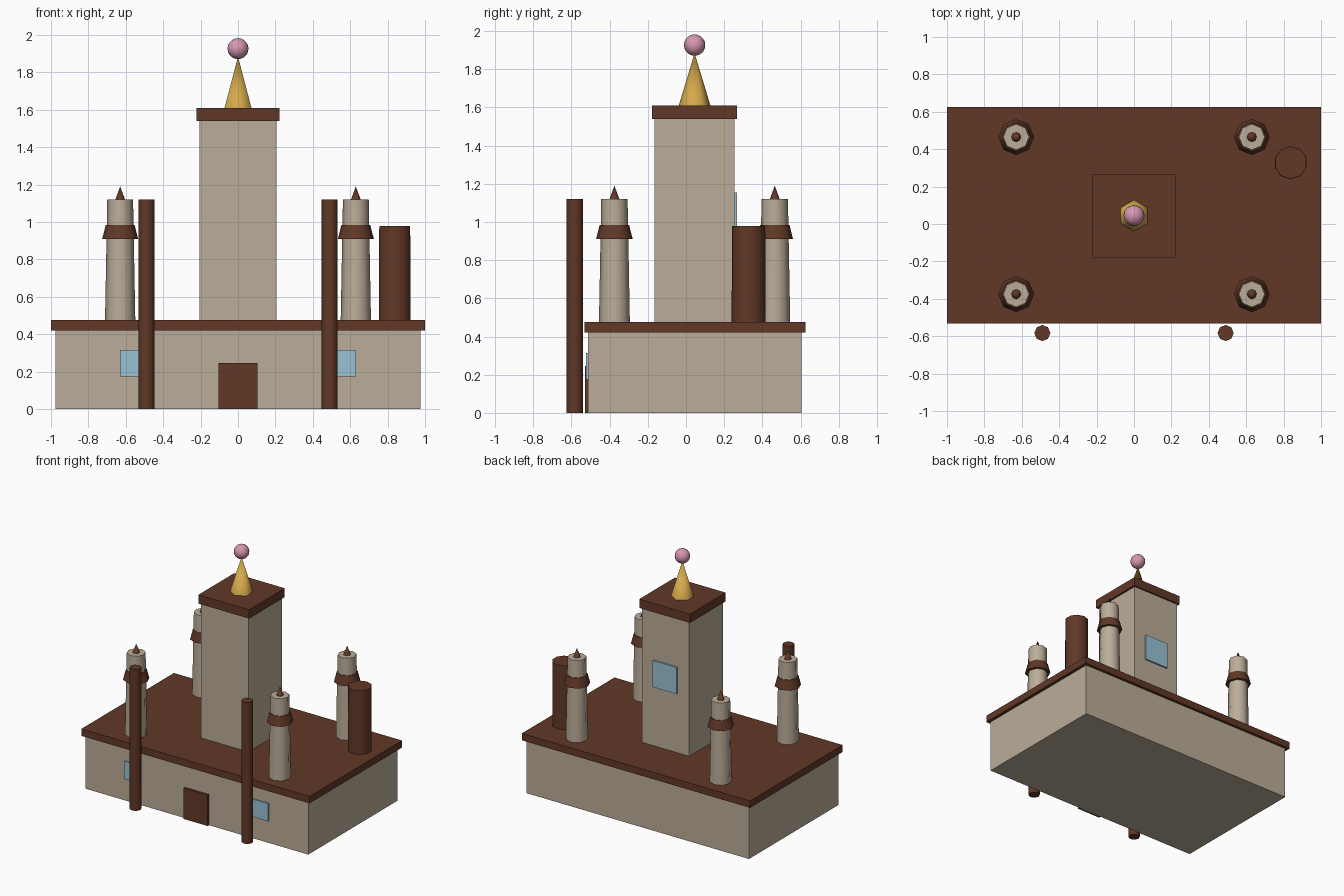
import bpy
import math

cube = bpy.data.objects.get("Cube")
if cube:
    bpy.data.objects.remove(cube, do_unlink=True)


def material(name, r, g, b):
    mat = bpy.data.materials.new(name)
    mat.use_nodes = True
    mat.diffuse_color = (r, g, b, 1)
    mat.node_tree.nodes["Principled BSDF"].inputs["Base Color"].default_value = (r, g, b, 1)
    return mat


stone = material("stone", 0.5, 0.42, 0.32)
brown = material("dark_brown", 0.12, 0.04, 0.02)
glass = material("pale_blue", 0.32, 0.54, 0.66)
gold = material("gold", 0.66, 0.4, 0.07)
pink = material("pink", 0.68, 0.31, 0.44)


def finish(name, mat, smooth=True):
    ob = bpy.context.object
    ob.name = name
    ob.data.materials.append(mat)
    if smooth:
        bpy.ops.object.shade_smooth_by_angle(angle=math.radians(65))
    return ob


def box(name, mat, x, y, z):
    """Box between (low, high) pairs on each axis."""
    bpy.ops.mesh.primitive_cube_add(size=1, location=[sum(p) / 2 for p in (x, y, z)])
    bpy.context.object.scale = [p[1] - p[0] for p in (x, y, z)]
    bpy.ops.object.transform_apply(location=False, rotation=False, scale=True)
    return finish(name, mat, smooth=False)


def column(name, mat, sides, x, y, z0, z1, r0, r1):
    """Tapered prism or cone standing between two heights."""
    bpy.ops.mesh.primitive_cone_add(vertices=sides, radius1=r0, radius2=r1,
                                    depth=z1 - z0, location=(x, y, (z0 + z1) / 2))
    return finish(name, mat)


# Main hall and its flat roof
box("hall", stone, (-0.975, 0.975), (-0.513, 0.604), (0, 0.42))
box("hall_roof", brown, (-1, 1), (-0.533, 0.626), (0.42, 0.475))
box("door", brown, (-0.105, 0.105), (-0.53, -0.51), (0, 0.245))

# Central tower with spire
cy = 0.045
box("tower", stone, (-0.207, 0.207), (cy - 0.21, cy + 0.21), (0.475, 1.54))
box("tower_roof", brown, (-0.222, 0.222), (cy - 0.223, cy + 0.223), (1.54, 1.61))
box("tower_window", glass, (-0.105, 0.105), (cy + 0.208, cy + 0.223), (0.945, 1.155))
column("spire", gold, 6, 0, cy, 1.61, 1.885, 0.083, 0)
bpy.ops.mesh.primitive_uv_sphere_add(segments=16, ring_count=10, radius=0.056,
                                     location=(0, cy, 1.927))
finish("spire_ball", pink)

for side, s in (("left", 1), ("right", -1)):
    # Front windows and posts
    box(side + "_window", glass, sorted((s * 0.49, s * 0.63)), (-0.524, -0.51), (0.175, 0.315))
    column(side + "_post", brown, 8, s * 0.49, -0.583, 0, 1.12, 0.043, 0.043)
    # Corner turrets
    for end, y in (("front", -0.375), ("back", 0.465)):
        name = f"{end}_{side}_turret"
        column(name, stone, 8, s * 0.63, y, 0.475, 1.12, 0.081, 0.069)
        column(name + "_collar", brown, 8, s * 0.63, y, 0.91, 0.985, 0.096, 0.077)
        column(name + "_spike", brown, 8, s * 0.63, y, 1.12, 1.19, 0.026, 0)

# Chimney
column("chimney", brown, 10, 0.838, 0.328, 0.475, 0.98, 0.089, 0.087)
